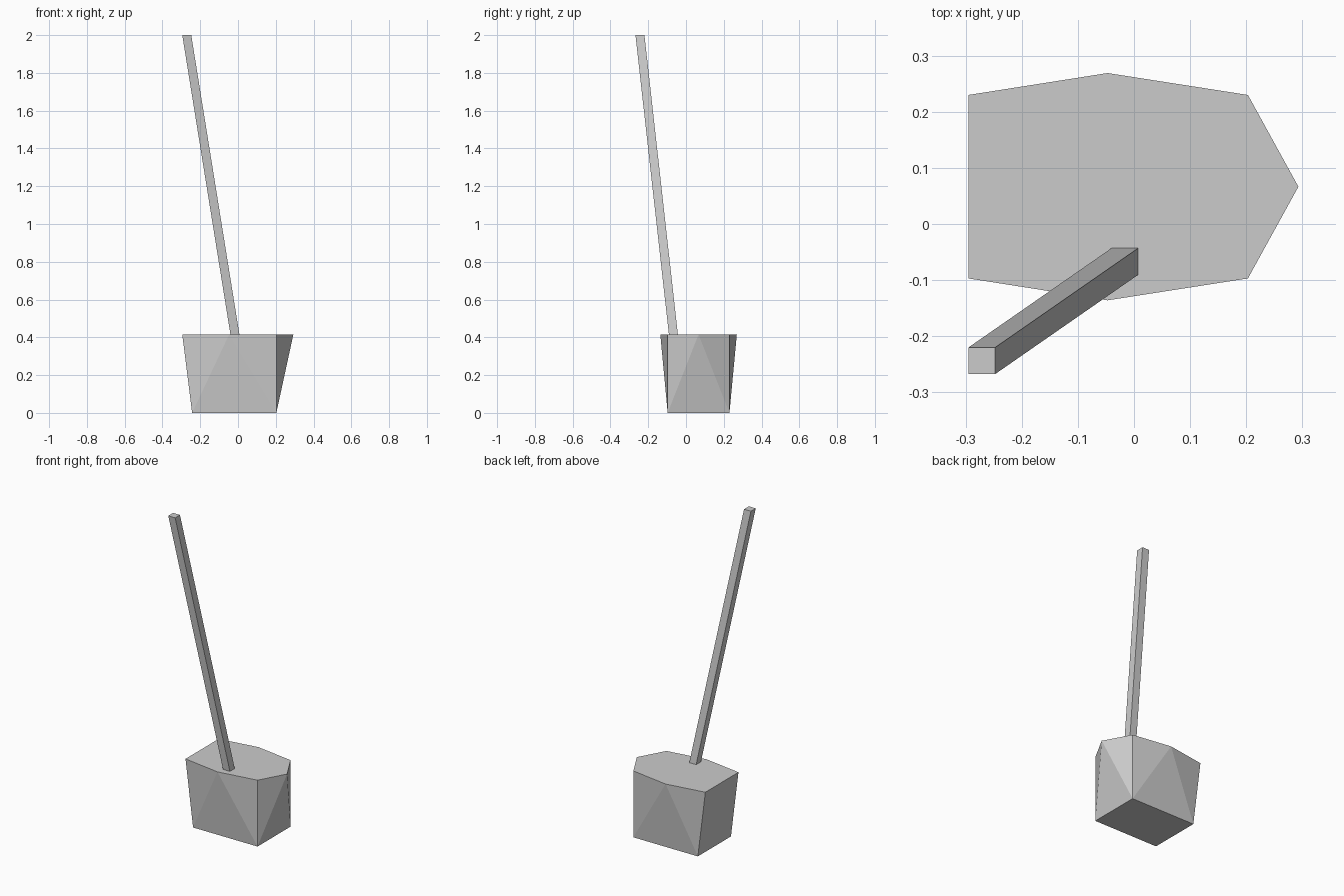
import bpy, bmesh

cube = bpy.data.objects.get("Cube")
if cube:
    bpy.data.objects.remove(cube, do_unlink=True)

grey = bpy.data.materials.new("plain grey")
grey.use_nodes = True
colour = (0.6, 0.6, 0.6, 1)
grey.diffuse_color = colour
grey.node_tree.nodes["Principled BSDF"].inputs["Base Color"].default_value = colour


def hull(name, points):
    """Flat-faced convex solid through the given corner points."""
    bm = bmesh.new()
    for p in points:
        bm.verts.new(p)
    bmesh.ops.convex_hull(bm, input=bm.verts[:])
    bmesh.ops.dissolve_limit(bm, angle_limit=0.01, verts=bm.verts[:], edges=bm.edges[:])
    bmesh.ops.recalc_face_normals(bm, faces=bm.faces[:])
    mesh = bpy.data.meshes.new(name)
    bm.to_mesh(mesh)
    bm.free()
    mesh.materials.append(grey)
    obj = bpy.data.objects.new(name, mesh)
    bpy.context.collection.objects.link(obj)
    return obj


# Head: rectangular foot flaring to a seven-sided rim, symmetric about mid_y
mid_y, half, bulge, rim_z = 0.0665, 0.1635, 0.2025, 0.415
corners = [(0.293, mid_y, rim_z)]
for side in (-1, 1):
    corners += [(x, mid_y + side * half, 0) for x in (-0.243, 0.203)]
    corners += [(x, mid_y + side * half, rim_z) for x in (-0.295, 0.203)]
    corners.append((-0.047, mid_y + side * bulge, rim_z))
hull("head", corners)

# Handle: square bar sheared from the rim to its tip
width = 0.0475
ends = [(-0.04, -0.0905, rim_z), (-0.295, -0.2675, 2.0)]
hull("handle", [(x + i * width, y + j * width, z)
                for x, y, z in ends for i in (0, 1) for j in (0, 1)])
